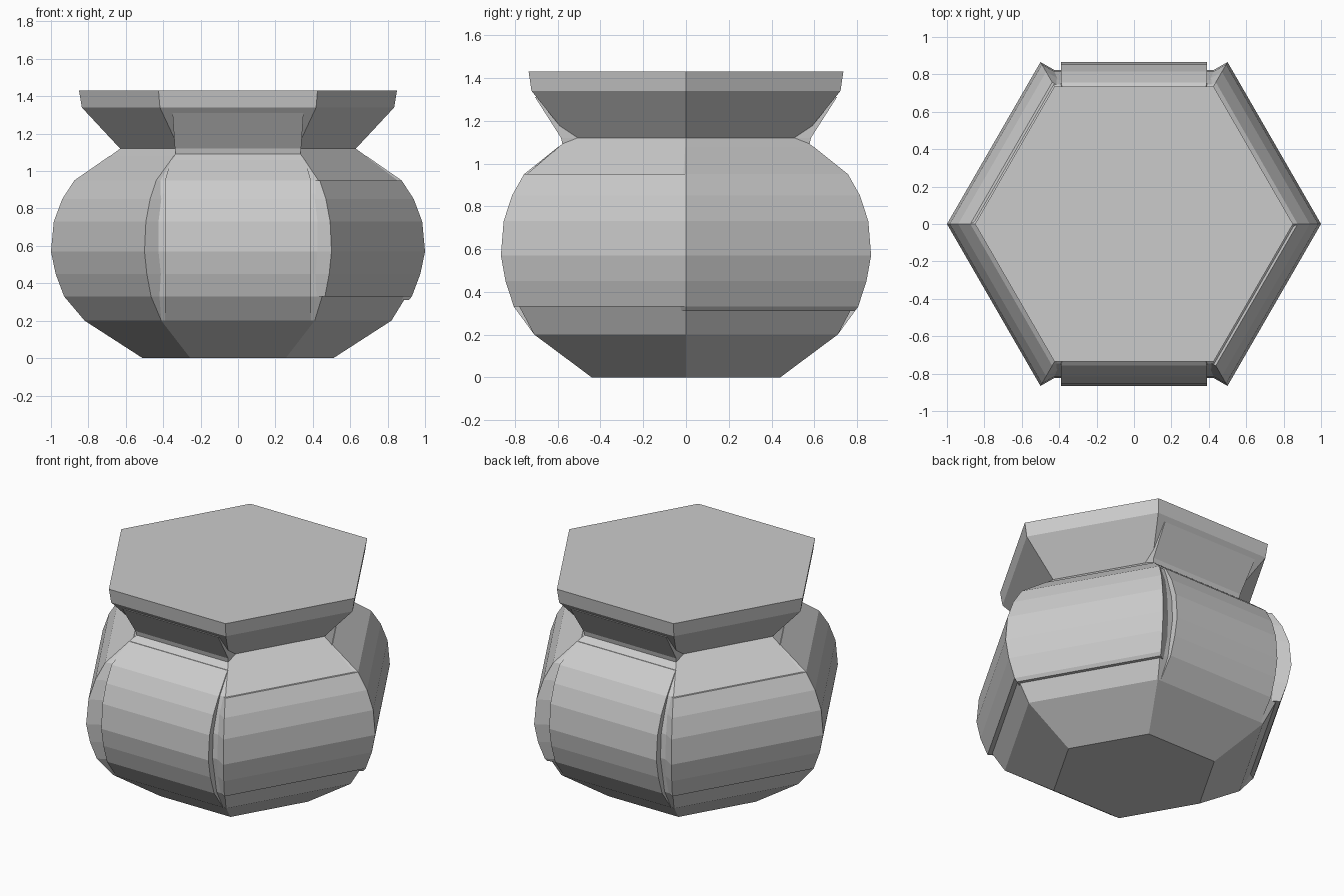
import bpy, bmesh, math
from mathutils import Matrix, Vector

cube = bpy.data.objects.get("Cube")
if cube:
    bpy.data.objects.remove(cube, do_unlink=True)

# One grey clay material
clay = bpy.data.materials.new("grey clay")
clay.use_nodes = True
GREY = (0.6, 0.6, 0.6, 1)
clay.diffuse_color = GREY
clay.node_tree.nodes["Principled BSDF"].inputs["Base Color"].default_value = GREY

APOTHEM = math.cos(math.pi / 6)

# Profiles as (height, corner radius)
CORE = [(0, .51), (.2, .82), (.33, .90), (.57, .95), (.73, .94), (.88, .89),
        (.95, .86), (1.12, .63), (1.34, .835), (1.43, .85)]
SHELL = [(0, .51), (.2, .82), (.33, .93), (.45, .975), (.57, 1), (.73, .985),
         (.85, .94), (.95, .875), (1.12, .63)]


def radius_at(z):
    for (z0, r0), (z1, r1) in zip(SHELL, SHELL[1:]):
        if z0 <= z <= z1:
            return r0 + (r1 - r0) * (z - z0) / (z1 - z0)


def loft(name, rings, angle=0):
    """Join rings of points into a closed flat-shaded solid."""
    bm = bmesh.new()
    loops = [[bm.verts.new(p) for p in ring] for ring in rings]
    count = len(loops[0])
    for low, high in zip(loops, loops[1:]):
        for i in range(count):
            j = (i + 1) % count
            bm.faces.new((low[i], low[j], high[j], high[i]))
    bm.faces.new(loops[0][::-1])
    bm.faces.new(loops[-1])
    bmesh.ops.recalc_face_normals(bm, faces=bm.faces)
    bm.transform(Matrix.Rotation(math.radians(angle), 4, 'Z'))
    mesh = bpy.data.meshes.new(name)
    bm.to_mesh(mesh)
    bm.free()
    mesh.materials.append(clay)
    obj = bpy.data.objects.new(name, mesh)
    bpy.context.collection.objects.link(obj)
    return obj


def plate(name, angle, levels, depth, limit=1.0):
    """Slab on one side of the hexagon; levels are (height, corner radius)."""
    rings = []
    for z, r in levels:
        d, w = r * APOTHEM, min(limit, r / 2)
        rings.append([Vector(p) for p in
                      ((d, -w, z), (d, w, z), (d - depth, w, z), (d - depth, -w, z))])
    return loft(name, rings, angle)


def shell_levels(low, high):
    inner = [p for p in SHELL if low < p[0] < high]
    return [(low, radius_at(low))] + inner + [(high, radius_at(high))]


# Hexagonal pot with waist and flared, closed rim
loft("pot_body", [[(r * math.cos(k * math.pi / 3), r * math.sin(k * math.pi / 3), z)
                   for k in range(6)] for z, r in CORE])

# Curved panels on the front and back
for side, angle in (("front", -90), ("back", 90)):
    plate(side + "_panel", angle, shell_levels(.15, 1.06), .1, .39)
    plate(side + "_neck_panel", angle, [(1.06, .66), (1.12, .675), (1.31, .815)], .1, .35)

# Slanted sides: two short stepped plates and two taller flush ones
for side, angle, low, high in (("front_left", -30, .33, .95), ("back_right", 150, .33, .95),
                               ("back_left", 30, .31, 1.08), ("front_right", 210, .2, 1.08)):
    plate(side + "_plate", angle, shell_levels(low, high), .12)
